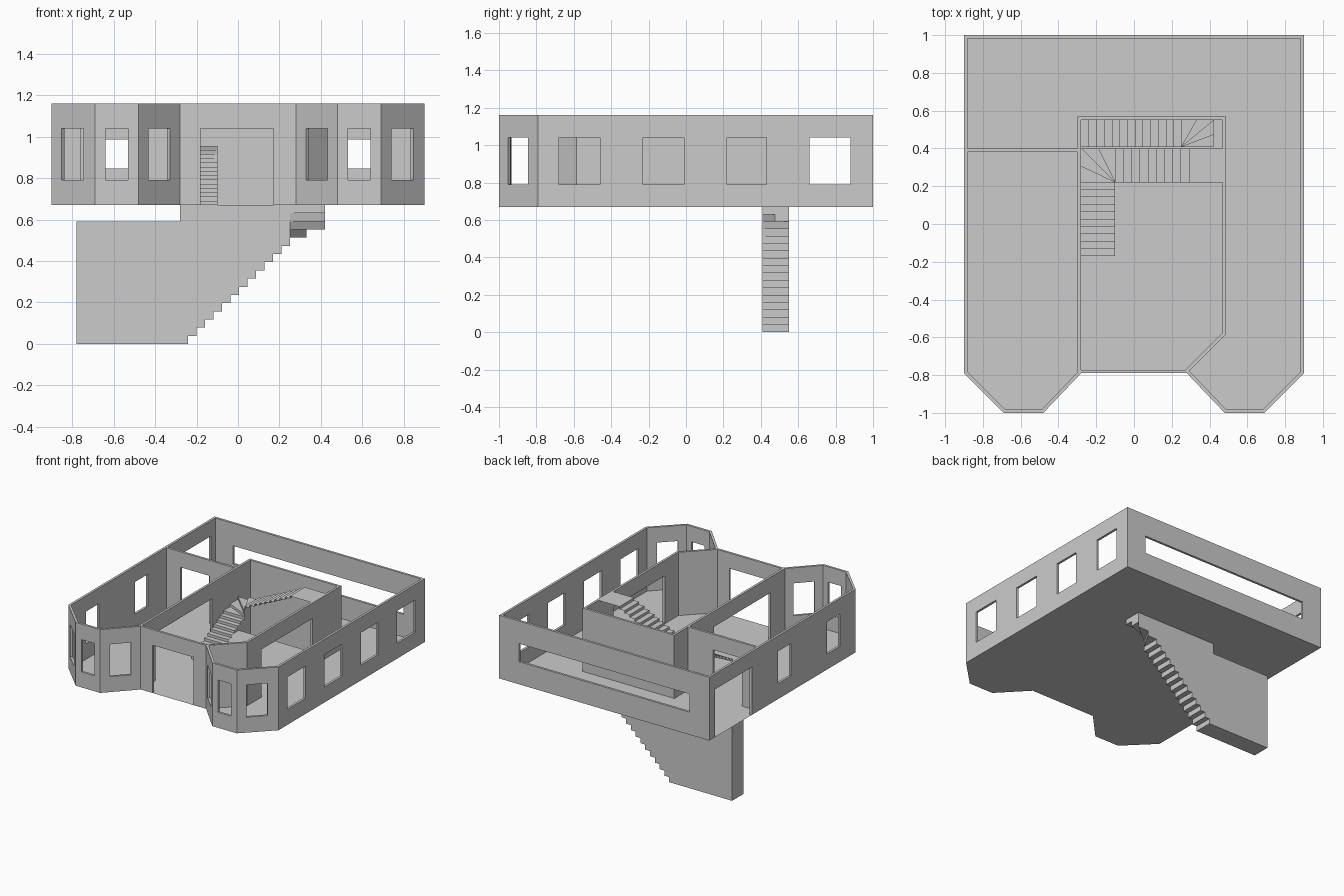
import bpy, bmesh
from mathutils import Vector

if "Cube" in bpy.data.objects:
    bpy.data.objects.remove(bpy.data.objects["Cube"])

Z0, Z1, T = 0.67, 1.16, 0.018
SILL, HEAD = 0.79, 1.04


def mesh_object(name, faces):
    """Join polygons given as point lists into one welded object."""
    bm = bmesh.new()
    for f in faces:
        bm.faces.new([bm.verts.new(p) for p in f])
    bmesh.ops.remove_doubles(bm, verts=bm.verts, dist=1e-5)
    bmesh.ops.recalc_face_normals(bm, faces=bm.faces)
    me = bpy.data.meshes.new(name)
    bm.to_mesh(me)
    bm.free()
    ob = bpy.data.objects.new(name, me)
    bpy.context.collection.objects.link(ob)
    return ob


def wall(name, p, q, openings=()):
    """Wall from p to q, thickness to the left, openings = (s0, s1, z0, z1)."""
    p, q = Vector(p), Vector(q)
    length = (q - p).length
    d = (q - p) / length
    n = Vector((-d.y, d.x)) * T
    ss = sorted({0, length, *[v for o in openings for v in o[:2]]})
    zs = sorted({Z0, Z1, *[v for o in openings for v in o[2:]]})

    def solid(i, j):
        if not (0 <= i < len(ss) - 1 and 0 <= j < len(zs) - 1):
            return False
        s, z = (ss[i] + ss[i + 1]) / 2, (zs[j] + zs[j + 1]) / 2
        return not any(a < s < b and c < z < e for a, b, c, e in openings)

    def pt(s, z, side):
        v = p + d * s + n * side
        return (v.x, v.y, z)

    faces = []
    for i in range(len(ss) - 1):
        for j in range(len(zs) - 1):
            if not solid(i, j):
                continue
            a, b, c, e = ss[i], ss[i + 1], zs[j], zs[j + 1]
            for k in (0, 1):
                faces.append([pt(a, c, k), pt(b, c, k), pt(b, e, k), pt(a, e, k)])
            for (di, dj), (u, v) in {(-1, 0): ((a, c), (a, e)), (1, 0): ((b, c), (b, e)),
                                     (0, -1): ((a, c), (b, c)), (0, 1): ((a, e), (b, e))}.items():
                if not solid(i + di, j + dj):
                    faces.append([pt(*u, 0), pt(*v, 0), pt(*v, 1), pt(*u, 1)])
    return mesh_object(name, faces)


def riser(a, b, z0, z1):
    return [(*a, z0), (*b, z0), (*b, z1), (*a, z1)]


def tread(pts, z):
    return [(x, y, z) for x, y in pts]


def win(a, b):
    return (a, b, SILL, HEAD)


def door(a, b):
    return (a, b, Z0, HEAD)


# Outer walls, thickness inwards
wall("left_wall", (-.9, 1), (-.9, -.79), [door(.07, .52), win(.84, 1.0), win(1.44, 1.6)])
wall("right_wall", (.9, -.79), (.9, 1),
     [win(.11, .33), win(.56, .78), win(1.01, 1.22), win(1.45, 1.67)])
wall("back_wall", (.9, 1), (-.9, 1), [(.17, 1.63, .845, .985)])
wall("front_wall", (-.285, -.79), (.285, -.79), [door(.105, .455)])

# Two bays
for side, pts in (("left", [(-.9, -.79), (-.69, -1), (-.48, -1), (-.28, -.79)]),
                  ("right", [(.28, -.79), (.48, -1), (.69, -1), (.9, -.79)])):
    for i, (p, q) in enumerate(zip(pts, pts[1:])):
        wall(f"{side}_bay_wall_{i + 1}", p, q, [win(.05, .16) if i == 1 else win(.07, .22)])

# Inner walls around the hall and across the left side
wall("hall_left_wall", (-.28, -.79), (-.28, .57), [door(.18, .87)])
wall("hall_back_wall", (-.298, .55), (.487, .55))
wall("hall_right_wall", (.487, -.585), (.487, .568), [door(.175, .8)])
wall("hall_corner_wall", (.28, -.79), (.487, -.583))
wall("left_room_divider", (-.9, .382), (-.28, .382), [door(.14, .39)])

# Floor with the stairwell left open
floor = [
    [(-.9, .55), (.9, .55), (.9, 1), (-.9, 1)],
    [(-.9, .41), (-.28, .41), (-.28, .55), (-.9, .55)],
    [(.42, .41), (.9, .41), (.9, .55), (.42, .55)],
    [(-.9, .41), (-.9, -.79), (-.28, -.79), (-.28, .41)],
    [(-.28, .41), (-.28, -.79), (.28, -.79), (.28, .41)],
    [(.28, .41), (.28, -.79), (.9, -.79), (.9, .41)],
    [(-.9, -.79), (-.69, -1), (-.48, -1), (-.28, -.79)],
    [(.28, -.79), (.48, -1), (.69, -1), (.9, -.79)],
]
mesh_object("floor", [tread(f, Z0) for f in floor])

# Enclosed lower stair: corridor, straight flight, then winders
Y0, Y1, R = .41, .55, Z0 / 17
run = .49 / 12
steps = [(-.78, 0), (-.24, 0)]
for i in range(12):
    x = -.24 + i * run
    steps += [(x, (i + 1) * R), (x + run, (i + 1) * R)]
steps.append((.25, 13 * R))
f = [[(a[0], Y0, a[1]), (b[0], Y0, b[1]), (b[0], Y1, b[1]), (a[0], Y1, a[1])]
     for a, b in zip(steps, steps[1:])]
roof = [(-.28, Z0), (-.28, .59), (-.78, .59)]
f.append([(x, Y0, z) for x, z in steps + [(.25, Z0)] + roof])
turn = [(.33, 13 * R), (.33, 14 * R), (.42, 14 * R), (.42, Z0)]
f.append([(x, Y1, z) for x, z in steps + turn + roof])
f.append(tread([(-.78, Y0), (-.28, Y0), (-.28, Y1), (-.78, Y1)], .59))
f.append(riser((-.78, Y0), (-.78, Y1), 0, .59))
f.append(riser((-.28, Y0), (-.28, Y1), .59, Z0))
rim = [(.25, Y1), (.33, Y1), (.42, Y1), (.42, .475), (.42, Y0)]
for i in range(4):
    f.append(tread([(.25, Y0), rim[i], rim[i + 1]], (13 + i) * R))
    f.append(riser((.25, Y0), rim[i + 1], (13 + i) * R, (14 + i) * R))
f.append(riser(rim[2], rim[3], 15 * R, Z0))
f.append(riser(rim[3], rim[4], 16 * R, Z0))
mesh_object("lower_stair", f)

# Open upper stair: flight, winders, flight, landing
r = (Z1 - Z0) / 24
XA, XB, YA, YB = -.28, -.10, .22, .40
f = []
for i in range(10):
    y, z = -.17 + i * .039, Z0 + i * r
    f.append(riser((XA, y), (XB, y), z, z + r))
    f.append(tread([(XA, y), (XB, y), (XB, y + .039), (XA, y + .039)], z + r))
rim = [(XA, YA), (XA, .305), (XA, YB), (-.19, YB), (XB, YB)]
for i in range(4):
    z = Z0 + (10 + i) * r
    f.append(riser((XB, YA), rim[i], z, z + r))
    f.append(tread([(XB, YA), rim[i], rim[i + 1]], z + r))
for i in range(10):
    x, z = XB + i * .39 / 9, Z0 + (14 + i) * r
    x2 = x + .39 / 9 if i < 9 else .47
    f.append(riser((x, YA), (x, YB), z, z + r))
    f.append(tread([(x, YA), (x2, YA), (x2, YB), (x, YB)], z + r))
mesh_object("upper_stair", f)
